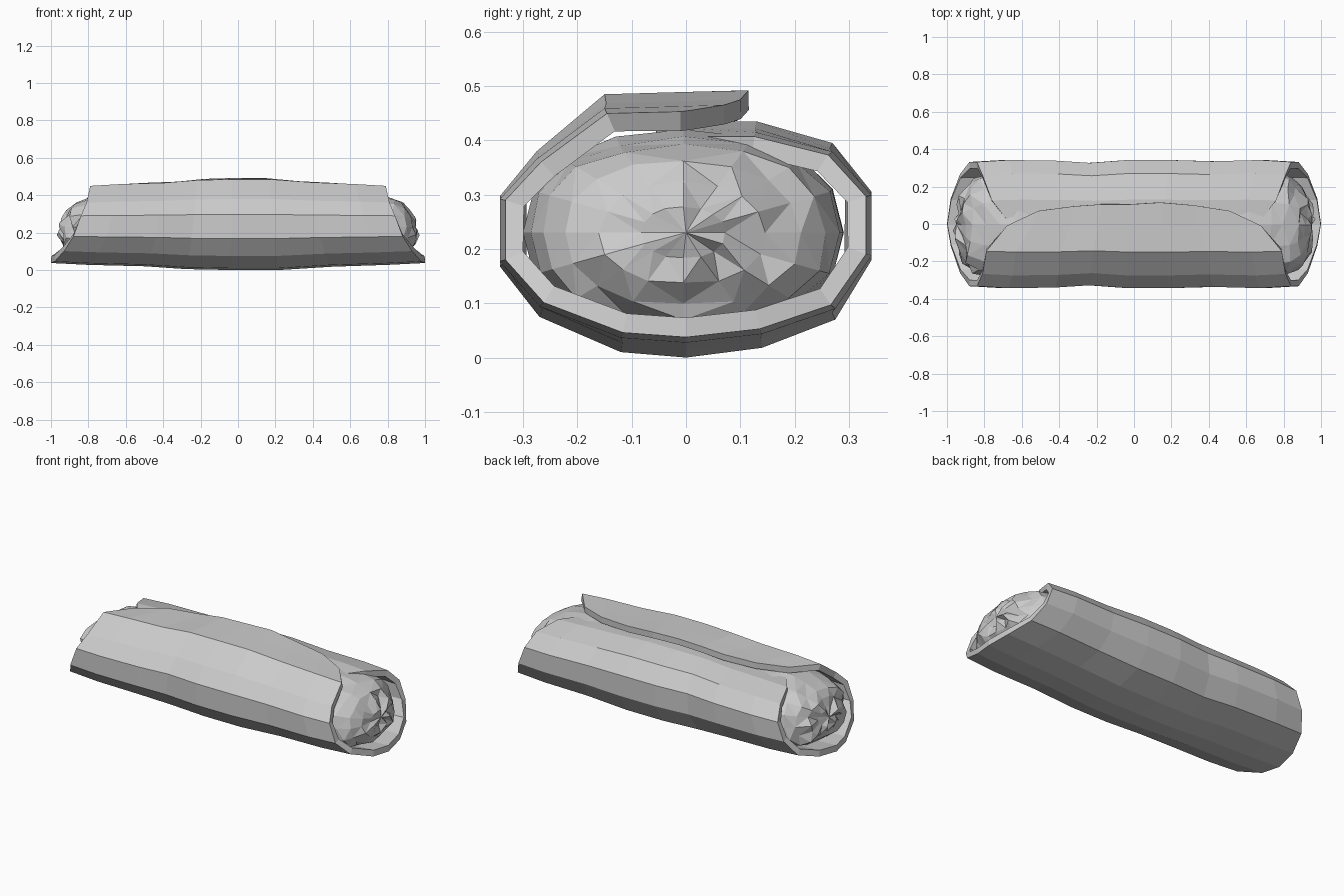
import bpy, bmesh, random

if "Cube" in bpy.data.objects:
    bpy.data.objects.remove(bpy.data.objects["Cube"])
random.seed(4)


def finish(name, bm):
    mesh = bpy.data.meshes.new(name)
    bm.to_mesh(mesh)
    bm.free()
    obj = bpy.data.objects.new(name, mesh)
    bpy.context.collection.objects.link(obj)
    return obj


# Wrap: open spiral section (y, z, half length), overlapping at the top
section = [
    (-0.055, 0.435, 0.63), (0.01, 0.435, 0.67), (0.13, 0.435, 0.76),
    (0.27, 0.395, 0.81), (0.342, 0.305, 0.84), (0.342, 0.18, 0.88),
    (0.275, 0.07, 0.93), (0.14, 0.018, 0.98), (0, 0.0, 1.0),
    (-0.12, 0.01, 0.98), (-0.27, 0.075, 0.93), (-0.343, 0.168, 0.88),
    (-0.343, 0.297, 0.84), (-0.275, 0.38, 0.81), (-0.15, 0.485, 0.79),
    (-0.01, 0.489, 0.68), (0.11, 0.492, 0.64)]
# Stations along the roll: (fraction, width scale, height scale, flap edge y)
stations = [
    (-1, 0.97, 0.85, 0.01), (-0.8, 1, 0.89, 0.07), (-0.5, 0.99, 0.92, 0.095),
    (-0.28, 0.955, 0.98, 0.105), (-0.04, 1, 1, 0.105), (0.22, 1, 1, 0.115),
    (0.5, 0.98, 0.93, 0.10), (0.8, 1, 0.89, 0.07), (1, 0.97, 0.85, 0.01)]
bm = bmesh.new()
rows = []
for i, (y, z, half) in enumerate(section):
    row = []
    for f, wy, wz, edge in stations:
        yy = edge if i == len(section) - 1 else y * wy
        if i == len(section) - 2:
            yy = min(yy, edge - 0.02)
        row.append(bm.verts.new((f * half, yy, 0.25 + (z - 0.25) * wz)))
    rows.append(row)
for a, b in zip(rows, rows[1:]):
    for j in range(len(a) - 1):
        bm.faces.new((a[j], a[j + 1], b[j + 1], b[j]))
wrap = finish("wrap", bm)
solid = wrap.modifiers.new("thickness", 'SOLIDIFY')
solid.thickness = 0.036
solid.offset = -1

# Filling: lumpy barrel with crumpled ends
import math
SEG = 16
half_rings = [(0.3, 1.0), (0.62, 1.0), (0.76, 0.97), (0.85, 0.90),
              (0.90, 0.74), (0.93, 0.52), (0.95, 0.26)]
rings = [(-x, r) for x, r in reversed(half_rings)] + half_rings
bm = bmesh.new()
loops = []
for x, r in rings:
    loop = []
    crumple = 0.022 if abs(x) > 0.7 else 0.003
    for k in range(SEG):
        a = 2 * math.pi * k / SEG
        rr = r * (1 + random.uniform(-1.6, 0.8) * crumple)
        c, s = math.cos(a), math.sin(a)
        y = 0.295 * rr * math.copysign(abs(c) ** 0.9, c) - 0.005
        zs = 0.19 if abs(x) < 0.7 else 0.182
        z = 0.23 + zs * rr * math.copysign(abs(s) ** 0.9, s)
        sx = math.copysign(1, x)
        lean = 0.22 * (z - 0.2) if abs(x) > 0.7 else 0
        px = abs(x) - lean + random.uniform(-1, 1) * crumple
        loop.append(bm.verts.new((sx * px, y, z)))
    loops.append(loop)
for a, b in zip(loops, loops[1:]):
    for k in range(SEG):
        n = (k + 1) % SEG
        bm.faces.new((a[k], a[n], b[n], b[k]))
for loop, x in ((loops[0], -0.95), (loops[-1], 0.95)):
    tip = bm.verts.new((x, 0, 0.23))
    for k in range(SEG):
        bm.faces.new((loop[k], loop[(k + 1) % SEG], tip))
bmesh.ops.triangulate(bm, faces=bm.faces[:])
bmesh.ops.recalc_face_normals(bm, faces=bm.faces[:])
finish("filling", bm)
